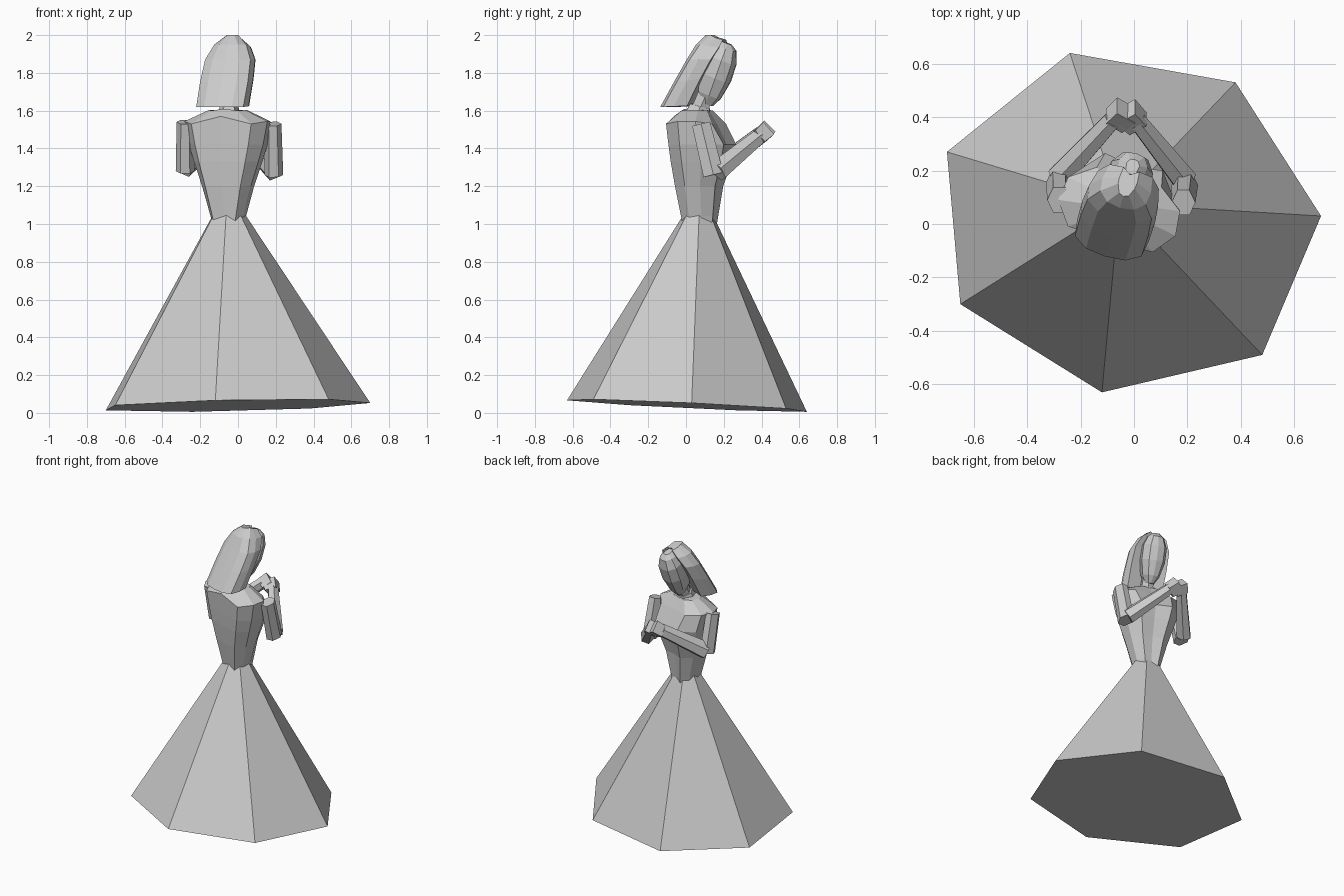
import bpy, bmesh
from math import radians, cos, sin
from mathutils import Vector, Matrix

cube = bpy.data.objects.get("Cube")
if cube:
    bpy.data.objects.remove(cube, do_unlink=True)

grey = bpy.data.materials.new("plain grey")
grey.use_nodes = True
colour = (0.6, 0.6, 0.6, 1)
grey.diffuse_color = colour
grey.node_tree.nodes["Principled BSDF"].inputs["Base Color"].default_value = colour

# Body frame: turned a little about the vertical, +y is the way she looks
BODY = Matrix.Translation((-0.05, 0.07, 0)) @ Matrix.Rotation(radians(-17), 4, 'Z')


def loft(name, rings, frame=Matrix()):
    """Skin a list of equal-length rings and cap both ends."""
    bm = bmesh.new()
    loops = [[bm.verts.new(frame @ Vector(p)) for p in ring] for ring in rings]
    n = len(loops[0])
    for low, high in zip(loops, loops[1:]):
        for i in range(n):
            j = (i + 1) % n
            bm.faces.new((low[i], low[j], high[j], high[i]))
    bm.faces.new(loops[0][::-1])
    bm.faces.new(loops[-1])
    bmesh.ops.remove_doubles(bm, verts=bm.verts, dist=0.0005)
    bmesh.ops.recalc_face_normals(bm, faces=bm.faces)
    mesh = bpy.data.meshes.new(name)
    bm.to_mesh(mesh)
    bm.free()
    mesh.materials.append(grey)
    ob = bpy.data.objects.new(name, mesh)
    bpy.context.collection.objects.link(ob)
    return ob


def mirrored(half):
    """Complete a half ring given from back centre to front centre."""
    return half + [(-x, y, z) for x, y, z in half[-2:0:-1]]


def limb(name, a, b, ra, rb, sides=6, flat=0.8):
    """Tapered, slightly flattened prism between two points."""
    a, b = Vector(a), Vector(b)
    axis = (b - a).normalized()
    side = axis.cross(Vector((1, 0, 0))).normalized()
    other = axis.cross(side)
    rings = []
    for c, r in ((a, ra), (b, rb)):
        ring = []
        for i in range(sides):
            t = radians(360 * (i + 0.5) / sides)
            ring.append(c + side * r * cos(t) + other * r * flat * sin(t))
        rings.append(ring)
    return loft(name, rings)


# Skirt: seven-sided cone with a slightly tilted hem
hem = [(0.70, 0.03), (0.38, 0.53), (-0.24, 0.64), (-0.70, 0.27),
       (-0.65, -0.30), (-0.12, -0.63), (0.48, -0.49)]
base = [(x, y, 0.04 + 0.02 * x - 0.046 * y) for x, y in hem]
apex = Vector((-0.055, 0.075, 1.19))
loft("skirt", [base, [apex] * len(base)])

# Torso: (height, half width, back, front, rise of the centre line)
sections = [(0.97, 0.075, -0.075, 0.08, 0), (1.04, 0.09, -0.085, 0.09, 0),
            (1.20, 0.135, -0.11, 0.11, 0), (1.33, 0.178, -0.125, 0.15, 0),
            (1.42, 0.205, -0.132, 0.17, 0), (1.53, 0.23, -0.14, 0.11, 0.04),
            (1.60, 0.10, -0.08, 0.06, 0.01)]
rings = []
for z, w, b, f, rise in sections:
    rings.append(mirrored([(0, b, z + rise), (0.72 * w, b * 0.95, z),
                           (w, b * 0.35, z + rise / 3), (w * 0.95, f * 0.4, z + rise / 3),
                           (0.55 * w, f, z), (0, f * 0.9, z)]))
loft("torso", rings, BODY)

# Neck
limb("neck_base", (-0.05, 0.06, 1.57), (-0.045, 0.075, 1.625), 0.08, 0.06)
limb("neck", (-0.045, 0.07, 1.60), (-0.03, 0.12, 1.72), 0.05, 0.05)

# Head: bowed forward; (height along head, half width, back, front)
HEAD = BODY @ Matrix.Translation((0, 0.09, 1.80)) @ Matrix.Rotation(radians(-21), 4, 'X')
rings = []
for u, w, b, f in [(-0.17, 0.03, 0.0, 0.05), (-0.12, 0.058, -0.05, 0.075),
                   (-0.02, 0.082, -0.08, 0.092), (0.08, 0.082, -0.08, 0.088),
                   (0.145, 0.055, -0.06, 0.066), (0.17, 0.025, -0.03, 0.03)]:
    rings.append(mirrored([(0, b, u), (w * 0.8, b * 0.8, u), (w, f * 0.35, u),
                           (w * 0.6, f * 0.9, u), (0, f, u)]))
loft("head", rings, HEAD)

# Hair: swept-back bob, (back height, front height, half width, back, front)
rings = []
for zb, zf, w, b, f in [(1.62, 1.625, 0.14, -0.20, -0.03),
                        (1.75, 1.77, 0.142, -0.125, 0.045),
                        (1.87, 1.87, 0.135, -0.055, 0.10),
                        (1.95, 1.935, 0.095, -0.01, 0.135),
                        (2.00, 1.975, 0.035, 0.035, 0.14)]:
    zm = (zb + zf) / 2
    rings.append(mirrored([(0, b, zb), (w * 0.55, b + 0.008, zb), (w * 0.93, b + 0.04, zb),
                           (w, b + 0.6 * (f - b), zm), (w * 0.88, f, zf),
                           (0, f - 0.02, zf)]))
loft("hair", rings, BODY)

# Arms: folded, hands meeting in front of the chest
arms = {"left": ((0.185, 0.08, 1.53), (0.19, 0.145, 1.26), (0.01, 0.39, 1.465)),
        "right": ((-0.28, 0.09, 1.54), (-0.28, 0.155, 1.28), (-0.08, 0.39, 1.475))}
for side, (shoulder, elbow, wrist) in arms.items():
    limb(side + "_upper_arm", shoulder, elbow, 0.056, 0.062)
    limb(side + "_forearm", Vector(elbow) + Vector((0, 0.02, 0.02)), wrist, 0.062, 0.045)

# Clasped hands
limb("left_hand", (0.015, 0.375, 1.45), (-0.03, 0.42, 1.49), 0.055, 0.06, 4, 1)
limb("right_hand", (-0.075, 0.385, 1.46), (-0.03, 0.425, 1.50), 0.055, 0.06, 4, 1)
